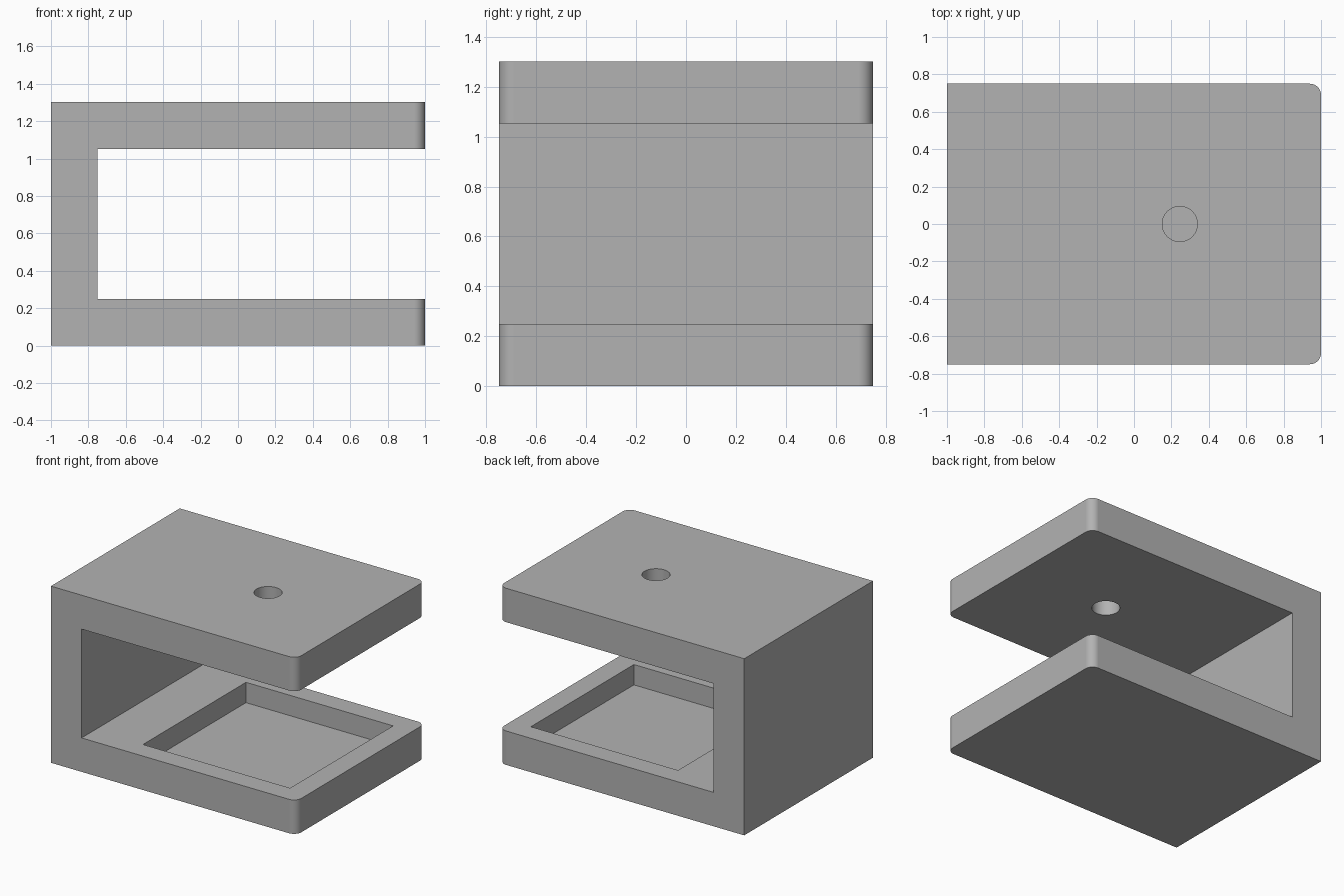
import bpy
import bmesh
import math
from mathutils import Matrix

default_cube = bpy.data.objects.get("Cube")
if default_cube:
    bpy.data.objects.remove(default_cube, do_unlink=True)

HEIGHT, WALL, HALF_WIDTH = 1.302, 0.25, 0.75
CORNER_RADIUS = 0.06
HOLE_X, HOLE_RADIUS = 0.245, 0.094
POCKET_SIZE, POCKET_DEPTH = 1.2, 0.15

grey = bpy.data.materials.new("plain grey")
grey.use_nodes = True
grey_value = (0.45, 0.45, 0.45, 1)
grey.diffuse_color = grey_value
grey.node_tree.nodes["Principled BSDF"].inputs["Base Color"].default_value = grey_value


def make_object(name, bm):
    bmesh.ops.recalc_face_normals(bm, faces=bm.faces[:])
    mesh = bpy.data.meshes.new(name)
    bm.to_mesh(mesh)
    bm.free()
    mesh.materials.append(grey)
    obj = bpy.data.objects.new(name, mesh)
    bpy.context.collection.objects.link(obj)
    return obj


def cut(target, cutter):
    """Subtract the cutter for good, then discard it."""
    cutter.hide_render = True
    mod = target.modifiers.new("cut", "BOOLEAN")
    mod.operation = "DIFFERENCE"
    mod.solver = "EXACT"
    mod.object = cutter
    bpy.context.view_layer.objects.active = target
    bpy.ops.object.modifier_apply(modifier=mod.name)
    bpy.data.objects.remove(cutter, do_unlink=True)


# C-shaped bracket: side profile extruded across the width
top_underside = HEIGHT - WALL
inner_x = WALL - 1
profile = [(-1, 0), (1, 0), (1, WALL), (inner_x, WALL),
           (inner_x, top_underside), (1, top_underside), (1, HEIGHT), (-1, HEIGHT)]
bm = bmesh.new()
side = bm.faces.new([bm.verts.new((x, -HALF_WIDTH, z)) for x, z in profile])
extruded = bmesh.ops.extrude_face_region(bm, geom=[side])["geom"]
bmesh.ops.translate(bm, vec=(0, 2 * HALF_WIDTH, 0),
                    verts=[g for g in extruded if isinstance(g, bmesh.types.BMVert)])
bmesh.ops.recalc_face_normals(bm, faces=bm.faces[:])

# Rounded upright corners at the open end of both plates
corners = [e for e in bm.edges
           if all(v.co.x > 0.99 for v in e.verts)
           and abs(e.verts[0].co.y - e.verts[1].co.y) < 0.01]
bmesh.ops.bevel(bm, geom=corners, offset=CORNER_RADIUS, segments=12,
                profile=0.5, affect="EDGES")
bracket = make_object("bracket", bm)

# Square pocket sunk into the lower plate
bm = bmesh.new()
bmesh.ops.create_cube(bm, size=1, matrix=Matrix.Translation((HOLE_X, 0, WALL))
                      @ Matrix.Diagonal((POCKET_SIZE, POCKET_SIZE, 2 * POCKET_DEPTH, 1)))
cut(bracket, make_object("pocket_cutter", bm))

# Round hole through the upper plate
bm = bmesh.new()
bmesh.ops.create_cone(bm, cap_ends=True, segments=64, radius1=HOLE_RADIUS,
                      radius2=HOLE_RADIUS, depth=2 * WALL,
                      matrix=Matrix.Translation((HOLE_X, 0, HEIGHT - WALL / 2)))
cut(bracket, make_object("hole_cutter", bm))

# Smooth rounds with flat plates
bpy.ops.object.select_all(action="DESELECT")
bracket.select_set(True)
bpy.context.view_layer.objects.active = bracket
bpy.ops.object.shade_smooth_by_angle(angle=math.radians(30))
weighted = bracket.modifiers.new("flat_plates", "WEIGHTED_NORMAL")
weighted.keep_sharp = True
